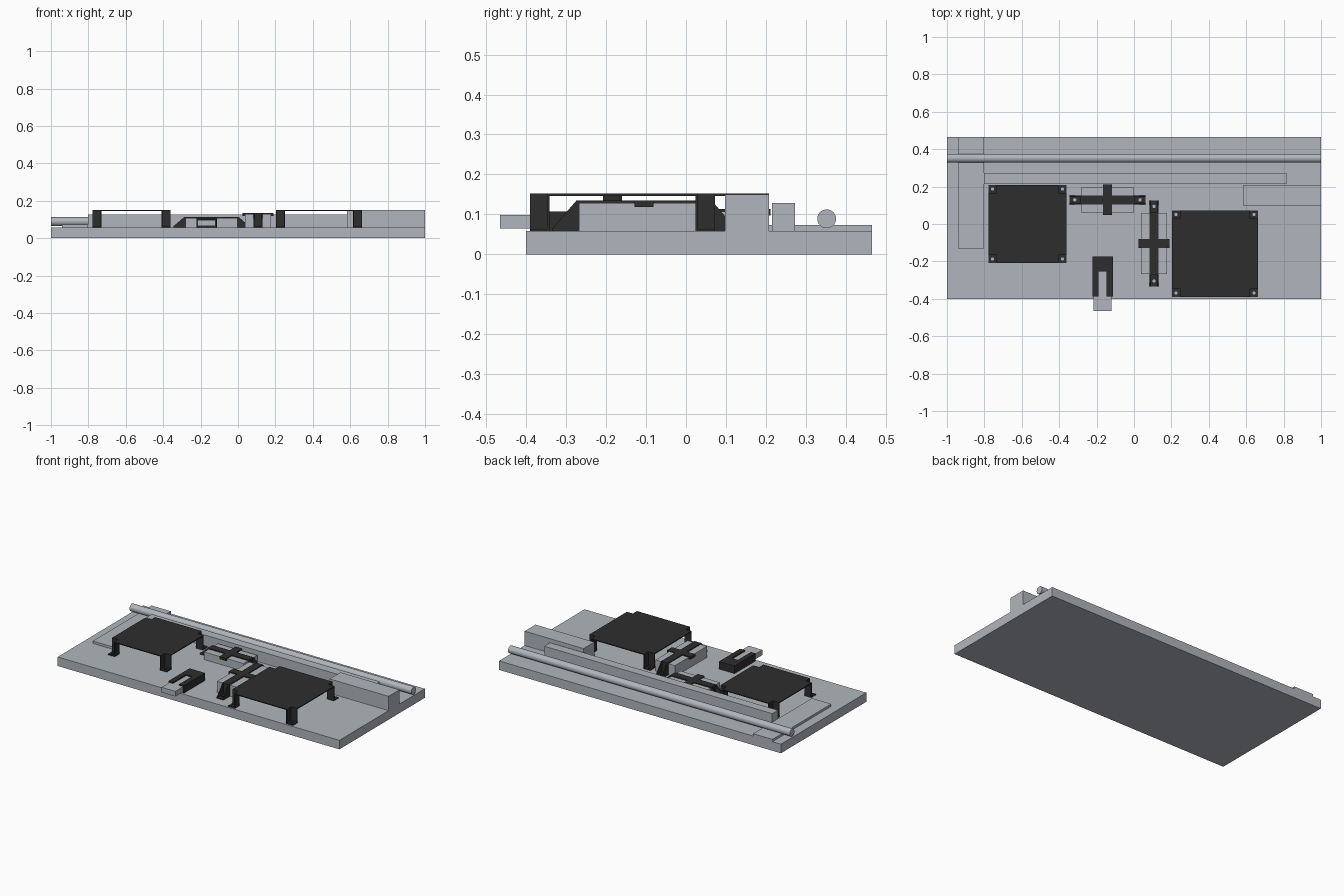
import bpy, bmesh, math
from mathutils import Matrix, Vector

cube = bpy.data.objects.get("Cube")
if cube:
    bpy.data.objects.remove(cube)


def material(name, rgb):
    m = bpy.data.materials.new(name)
    m.use_nodes = True
    m.diffuse_color = (*rgb, 1)
    m.node_tree.nodes["Principled BSDF"].inputs["Base Color"].default_value = (*rgb, 1)
    return m


GREY = material("light_steel_grey", (0.44, 0.47, 0.51))
DARK = material("charcoal", (0.027, 0.027, 0.027))
DECK = 0.058     # top of the base slab
T = 0.006        # sheet thickness


def finish(bm, name, mat):
    bmesh.ops.recalc_face_normals(bm, faces=bm.faces)
    me = bpy.data.meshes.new(name)
    bm.to_mesh(me)
    bm.free()
    me.materials.append(mat)
    ob = bpy.data.objects.new(name, me)
    bpy.context.collection.objects.link(ob)
    return ob


def box(bm, x0, x1, y0, y1, z0, z1):
    size = Matrix.Diagonal((abs(x1 - x0), abs(y1 - y0), z1 - z0, 1))
    mid = Matrix.Translation(((x0 + x1) / 2, (y0 + y1) / 2, (z0 + z1) / 2))
    bmesh.ops.create_cube(bm, size=1, matrix=mid @ size)


def block(name, mat, *extents):
    bm = bmesh.new()
    box(bm, *extents)
    return finish(bm, name, mat)


def extrude(bm, loops, vec):
    """Fill the closed outlines (inner ones become holes) and extrude along vec."""
    edges = []
    for loop in loops:
        vs = [bm.verts.new(p) for p in loop]
        edges += [bm.edges.new((vs[i - 1], vs[i])) for i in range(len(vs))]
    filled = bmesh.ops.triangle_fill(bm, edges=edges, use_beauty=True)
    faces = [g for g in filled["geom"] if isinstance(g, bmesh.types.BMFace)]
    ext = bmesh.ops.extrude_face_region(bm, geom=faces, use_keep_orig=True)
    verts = [g for g in ext["geom"] if isinstance(g, bmesh.types.BMVert)]
    bmesh.ops.translate(bm, verts=verts, vec=Vector(vec))


def foot(bm, x0, x1, y0, y1):
    """Flat mounting tab with a round screw hole."""
    z, r = DECK, 0.009
    cx, cy = (x0 + x1) / 2, (y0 + y1) / 2
    outer = [(x0, y0, z), (x1, y0, z), (x1, y1, z), (x0, y1, z)]
    turns = [math.tau * i / 16 for i in range(16)]
    hole = [(cx + r * math.cos(a), cy + r * math.sin(a), z) for a in turns]
    extrude(bm, [outer, hole], (0, 0, T))


def table(name, x0, x1, y0, y1, top=0.152, n=0.042):
    """Sheet cover with notched corners, folded legs and outward feet."""
    bm = bmesh.new()
    cx, cy, hx, hy = (x0 + x1) / 2, (y0 + y1) / 2, (x1 - x0) / 2, (y1 - y0) / 2
    outline = []
    for sx, sy in ((1, 1), (-1, 1), (-1, -1), (1, -1)):
        corner = [(hx, hy - n), (hx - n, hy - n), (hx - n, hy)]
        if sx * sy < 0:
            corner.reverse()
        outline += [(cx + sx * x, cy + sy * y, top - T) for x, y in corner]
        # leg walls stand along the two notch edges
        ox, oy = cx + sx * hx, cy + sy * hy
        ix, iy = ox - sx * n, oy - sy * n
        box(bm, ix - sx * T, ix, iy - sy * T, oy, DECK, top - T)
        box(bm, ix, ox, iy - sy * T, iy, DECK, top - T)
        foot(bm, min(ix, ox), max(ix, ox), min(iy, oy), max(iy, oy))
    extrude(bm, [outline], (0, 0, T))
    return finish(bm, name, DARK)


def strap(name, cx, cy, reach, side, hx, hy, top, angle=0):
    """Cross-shaped hold-down over a block; long arm along local x."""
    w = 0.024
    bm = bmesh.new()
    box(bm, -hx - T, hx + T, -w, w, top - T, top)
    box(bm, -w, w, -side, side, top - T, top)
    for s in (-1, 1):
        # short side lip
        box(bm, -w, w, s * hy, s * side, top - 0.016, top - T)
        # end wall, foot and the pair of triangular gussets
        box(bm, s * hx, s * (hx + T), -w, w, DECK, top - T)
        a, b = sorted((s * (hx + T), s * reach))
        foot(bm, a, b, -w, w)
        for y in (-w, w - T):
            profile = [(s * hx, y, DECK), (s * reach, y, DECK),
                       (s * reach, y, DECK + T), (s * (hx + T), y, top), (s * hx, y, top)]
            extrude(bm, [profile], (0, T, 0))
    turn = Matrix.Translation((cx, cy, 0)) @ Matrix.Rotation(angle, 4, "Z")
    bm.transform(turn)
    finish(bm, name + "_strap", DARK)
    # the held block
    bm = bmesh.new()
    box(bm, -hx, hx, -hy, hy, DECK, top - T)
    bm.transform(turn)
    finish(bm, name + "_block", GREY)


# Base slab and the plain blocks on it
block("base_slab", GREY, -1, 1, -0.4, 0.466, 0, DECK)
block("thin_side_plate", GREY, -0.94, -0.803, -0.13, 0.466, DECK, 0.073)
block("long_bar", GREY, -0.803, 0.815, 0.215, 0.273, DECK, 0.128)
block("corner_block", GREY, 0.582, 1, 0.098, 0.208, DECK, 0.15)

# Round rod along the back
bm = bmesh.new()
bmesh.ops.create_cone(bm, cap_ends=True, segments=40, radius1=0.0235, radius2=0.0235, depth=2,
                      matrix=Matrix.Translation((0, 0.352, 0.089)) @ Matrix.Rotation(math.pi / 2, 4, "Y"))
rod = finish(bm, "round_rod", GREY)
bpy.context.view_layer.objects.active = rod
rod.select_set(True)
bpy.ops.object.shade_smooth_by_angle(angle=math.radians(35))

# Covers on legs
table("left_cover", 0.203, 0.663, -0.39, 0.072)
table("right_cover", -0.777, -0.361, -0.208, 0.208)

# Blocks held by cross straps
strap("rear", -0.142, 0.129, 0.203, 0.082, 0.14, 0.07, 0.113)
strap("middle", 0.107, -0.105, 0.23, 0.083, 0.163, 0.069, 0.135, math.pi / 2)

# Slotted clamp at the front edge with its sliding connector
block("connector", GREY, -0.216, -0.119, -0.466, -0.19, 0.065, 0.098)
bm = bmesh.new()
x0, x1, y0, y1, top = -0.222, -0.112, -0.388, -0.175, 0.107
roof = [(x0, y0), (-0.19, y0), (-0.19, -0.255), (-0.146, -0.255),
        (-0.146, y0), (x1, y0), (x1, y1), (x0, y1)]
extrude(bm, [[(x, y, 0.099) for x, y in roof]], (0, 0, top - 0.099))
box(bm, x0, x0 + T, y0, y1, DECK, 0.099)
box(bm, x1 - T, x1, y0, y1, DECK, 0.099)
box(bm, x0 + T, x1 - T, y1 - T, y1, DECK, 0.099)
finish(bm, "slotted_clamp", DARK)
